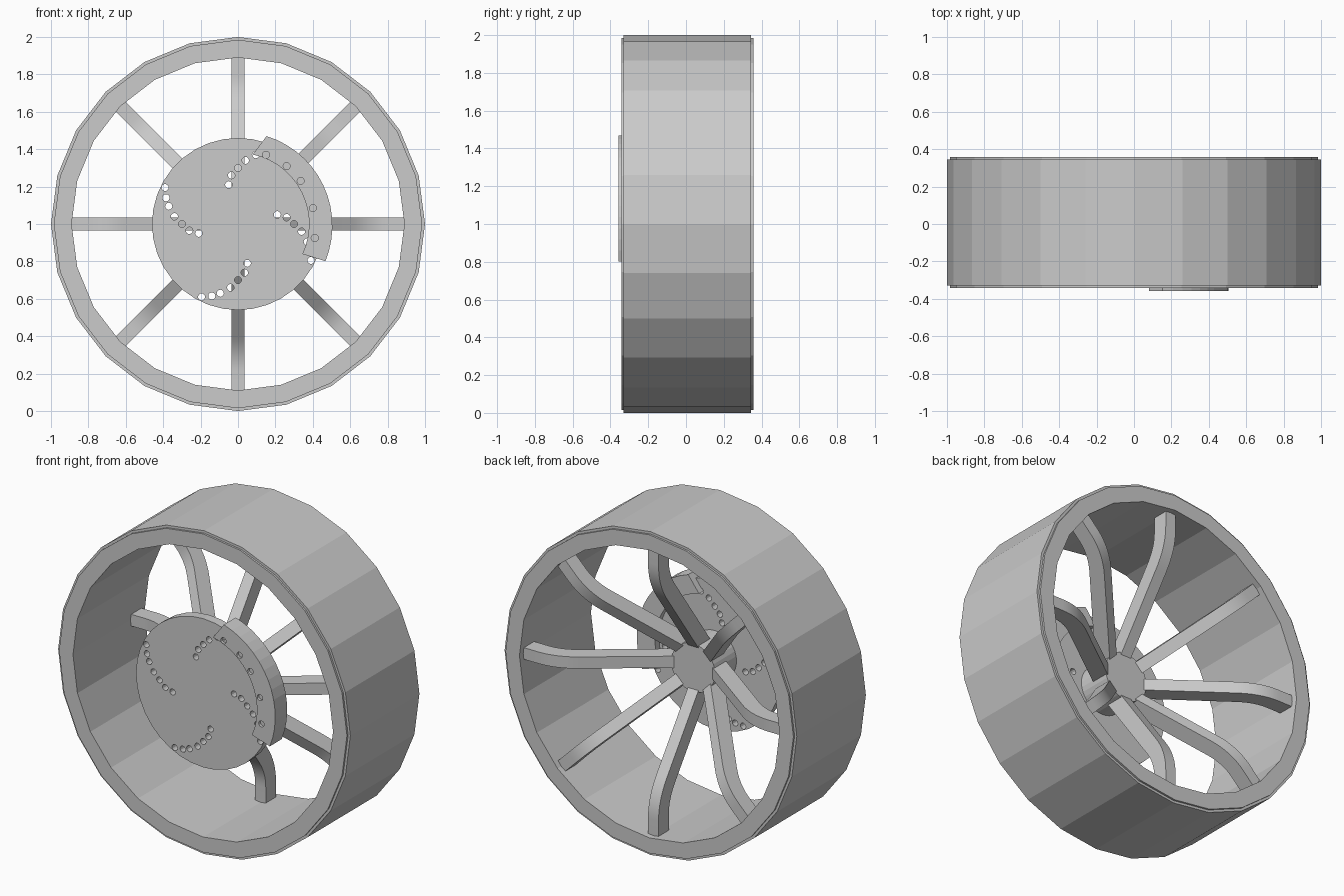
import bpy, bmesh, math
from mathutils import Matrix, Vector

cube = bpy.data.objects.get("Cube")
if cube:
    bpy.data.objects.remove(cube, do_unlink=True)

grey = bpy.data.materials.new("plain grey")
grey.use_nodes = True
grey.diffuse_color = (0.6, 0.6, 0.6, 1)
grey.node_tree.nodes["Principled BSDF"].inputs["Base Color"].default_value = (0.6, 0.6, 0.6, 1)
AXLE = Vector((0, 0, 1))


def finish(name, bm):
    """Turn a bmesh built around the axle into an object."""
    bmesh.ops.recalc_face_normals(bm, faces=bm.faces)
    bmesh.ops.translate(bm, verts=bm.verts, vec=AXLE)
    mesh = bpy.data.meshes.new(name)
    bm.to_mesh(mesh)
    bm.free()
    mesh.materials.append(grey)
    obj = bpy.data.objects.new(name, mesh)
    bpy.context.collection.objects.link(obj)
    return obj


def add_prism(bm, points, depth):
    """Closed outline of 3D points pushed along the depth vector."""
    face = bm.faces.new([bm.verts.new(p) for p in points])
    out = bmesh.ops.extrude_face_region(bm, geom=[face], use_keep_orig=True)
    bmesh.ops.translate(bm, vec=depth, verts=[v for v in out["geom"] if isinstance(v, bmesh.types.BMVert)])


def polar(radius, degrees, y):
    a = math.radians(degrees)
    return Vector((radius * math.cos(a), y, radius * math.sin(a)))


def add_disc(bm, x, z, radius, sides, y0, y1):
    centre = Vector((x, 0, z))
    add_prism(bm, [centre + polar(radius, 360 * i / sides, y0) for i in range(sides)],
              Vector((0, y1 - y0, 0)))


def drill(target, holes, radius, y0, y1):
    """Cut round holes through or into a part."""
    bm = bmesh.new()
    for x, z in holes:
        add_disc(bm, x, z, radius, 12, y0, y1)
    cutter = finish("hole_cutter", bm)
    cutter.hide_render = True
    mod = target.modifiers.new("holes", "BOOLEAN")
    mod.operation, mod.solver, mod.object = "DIFFERENCE", "EXACT", cutter
    bpy.context.view_layer.objects.active = target
    bpy.ops.object.modifier_apply(modifier=mod.name)
    bpy.data.objects.remove(cutter, do_unlink=True)


# Rim: stepped profile turned about the axle
FRONT, BACK = -0.342, 0.357
profile = [(0.89, FRONT), (0.985, FRONT), (0.985, -0.33), (1, -0.33),
           (1, 0.345), (0.985, 0.345), (0.985, BACK), (0.89, BACK)]
bm = bmesh.new()
ring = [bm.verts.new((0, y, r)) for r, y in profile]
edges = [bm.edges.new((ring[i - 1], ring[i])) for i in range(len(ring))]
bmesh.ops.spin(bm, geom=ring + edges, cent=(0, 0, 0), axis=(0, 1, 0),
               angle=math.tau, steps=24, use_duplicate=False)
bmesh.ops.remove_doubles(bm, verts=bm.verts, dist=0.0005)
finish("rim", bm)

# Hub
bm = bmesh.new()
add_disc(bm, 0, 0, 0.15, 32, -0.338, -0.07)
finish("hub", bm)

# Spokes: bent bars running from the hub back and out to the rim
path = [Vector((0.08, -0.17))]
start, knee, end = Vector((0.58, 0.196)), Vector((0.68, 0.27)), Vector((0.79, 0.27))
for i in range(9):
    t = i / 8
    path.append(start * (1 - t) ** 2 + knee * 2 * t * (1 - t) + end * t * t)
path.append(Vector((0.895, 0.27)))
sides = ([], [])
for i, p in enumerate(path):
    d = (path[min(i + 1, len(path) - 1)] - path[max(i - 1, 0)]).normalized()
    normal = Vector((-d.y, d.x)) * 0.05
    sides[0].append(p + normal)
    sides[1].append(p - normal)
outline = sides[0] + sides[1][::-1]
for n in range(8):
    bm = bmesh.new()
    add_prism(bm, [Vector((p.x, p.y, -0.036)) for p in outline], Vector((0, 0, 0.072)))
    bmesh.ops.rotate(bm, verts=bm.verts, cent=(0, 0, 0), matrix=Matrix.Rotation(n * math.pi / 4, 3, "Y"))
    spoke = finish(f"spoke_{n + 1}", bm)
    bpy.ops.object.select_all(action="DESELECT")
    spoke.select_set(True)
    bpy.context.view_layer.objects.active = spoke
    bpy.ops.object.shade_smooth_by_angle(angle=math.radians(30))

# Brake disc with four curved rows of holes
bm = bmesh.new()
add_disc(bm, 0, 0, 0.46, 36, -0.34, -0.28)
brake_disc = finish("brake_disc", bm)
row = [(0.05, -0.21), (0.035, -0.26), (0, -0.3), (-0.04, -0.34),
       (-0.095, -0.37), (-0.14, -0.385), (-0.195, -0.39)]
holes = []
for turn in range(4):
    holes += row
    row = [(z, -x) for x, z in row]
drill(brake_disc, holes, 0.019, -0.4, -0.2)

# Brake caliper: curved block clasping the disc edge
bm = bmesh.new()
STEPS = 14
inner = [polar(0.38, -25 + 103 * i / STEPS, -0.357) for i in range(STEPS + 1)]
outer = [polar(0.508 - 0.014 * i / STEPS, -23 + 95 * i / STEPS, -0.357) for i in range(STEPS + 1)]
add_prism(bm, inner + outer[::-1], Vector((0, 0.117, 0)))
caliper = finish("brake_caliper", bm)
drill(caliper, [(0.15, 0.37), (0.26, 0.31), (0.335, 0.23), (0.4, 0.085), (0.41, -0.075)],
      0.019, -0.4, -0.335)
